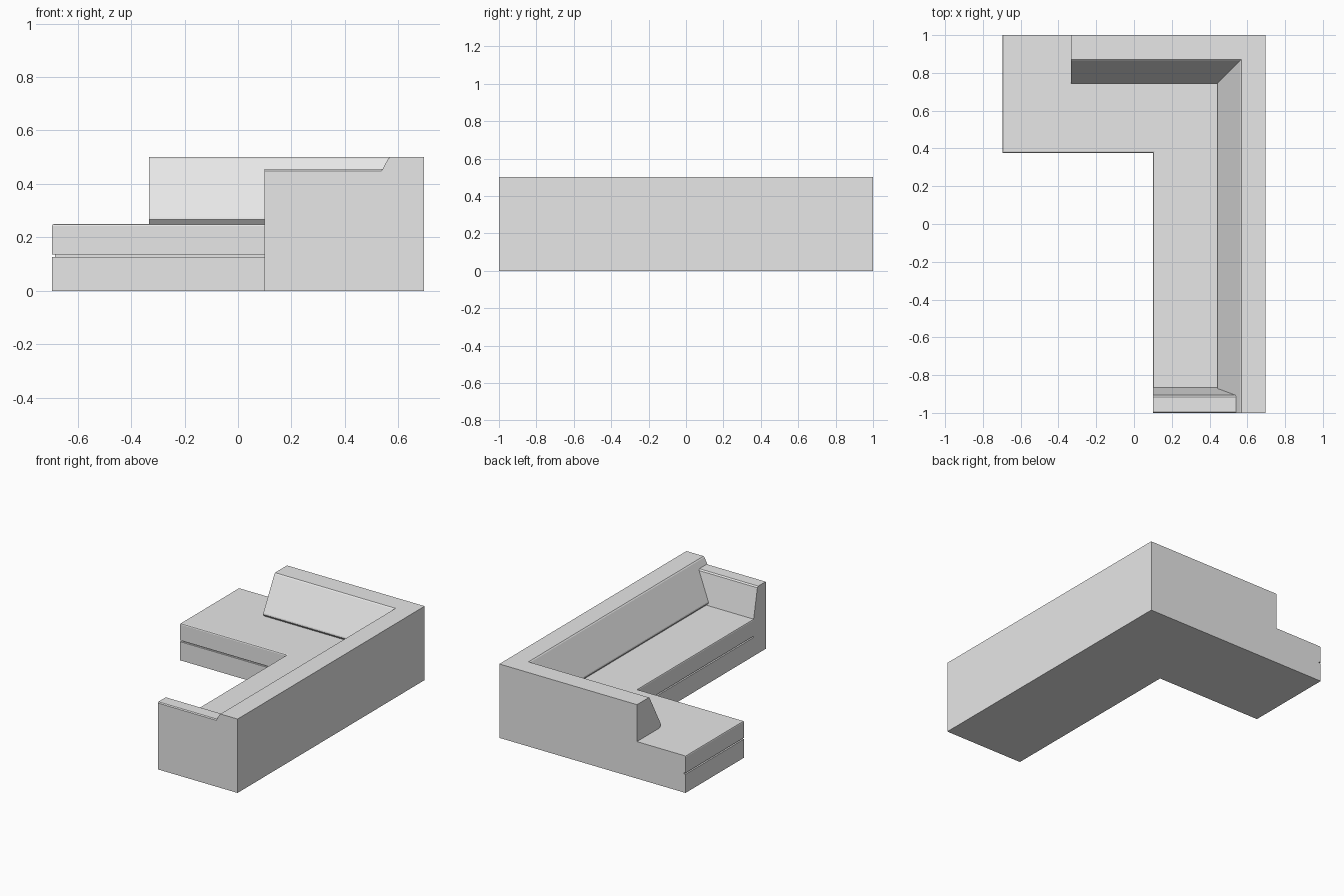
import bpy
import bmesh

cube = bpy.data.objects.get("Cube")
if cube:
    bpy.data.objects.remove(cube, do_unlink=True)

fabric = bpy.data.materials.new("grey fabric")
fabric.use_nodes = True
colour = (0.8, 0.8, 0.8, 1)
fabric.diffuse_color = colour
fabric.node_tree.nodes["Principled BSDF"].inputs["Base Color"].default_value = colour

LEFT, BACK, END = 0.697, 1.0, -1.0      # outer limits
INNER, FRONT = 0.10, 0.375              # seat front edges of the two wings


def loft(name, rings, soft=None, width=0.008):
    """Solid through matching closed rings; soft(a, b) picks edges to round."""
    bm = bmesh.new()
    loops = [[bm.verts.new(p) for p in ring] for ring in rings]
    n = len(loops[0])
    for a, b in zip(loops, loops[1:]):
        for i in range(n):
            j = (i + 1) % n
            bm.faces.new((a[i], a[j], b[j], b[i]))
    bm.faces.new(loops[0])
    bm.faces.new(loops[-1])
    bmesh.ops.recalc_face_normals(bm, faces=bm.faces[:])
    if soft:
        edges = [e for e in bm.edges if soft(e.verts[0].co, e.verts[1].co)]
        bmesh.ops.bevel(bm, geom=edges, offset=width, segments=2,
                        profile=0.5, affect='EDGES')
    mesh = bpy.data.meshes.new(name)
    bm.to_mesh(mesh)
    bm.free()
    mesh.materials.append(fabric)
    obj = bpy.data.objects.new(name, mesh)
    bpy.context.collection.objects.link(obj)
    return obj


def corner_slab(name, z0, z1, inset=0.0, soft=None):
    """L-shaped slab, inset only along its open front sides."""
    end = END + 0.07
    outline = [(-LEFT + inset, BACK), (LEFT, BACK), (LEFT, end),
               (INNER + inset, end), (INNER + inset, FRONT + inset),
               (-LEFT + inset, FRONT + inset)]
    return loft(name, [[(x, y, z) for x, y in outline] for z in (z0, z1)], soft)


def front_top(a, b):
    # top edges along the open front sides of the seat
    return (min(a.z, b.z) > 0.249
            and ((a.y == b.y and abs(a.y - FRONT) < 0.001)
                 or (a.x == b.x and a.x < INNER + 0.001)))


# Base, shadow gap and seat
corner_slab("base", 0, 0.126)
corner_slab("seat_gap", 0.126, 0.135, inset=0.012)
corner_slab("seat", 0.135, 0.25, soft=front_top)

# Mitred backrest: (distance in from the outer side, height)
profile = [(0, 0.249), (0, 0.5), (0.128, 0.5), (0.135, 0.494),
           (0.254, 0.275), (0.256, 0.266), (0.242, 0.249)]
loft("backrest", [
    [(-0.333, BACK - d, z) for d, z in profile],
    [(LEFT - d, BACK - d, z) for d, z in profile],
    [(LEFT - d, END, z) for d, z in profile],
])

# Armrest closing the front end, with a sloped inner face
arm = [(END, 0), (END, 0.449), (END + 0.006, 0.455), (-0.915, 0.455),
       (-0.906, 0.447), (-0.866, 0.25), (-0.93, 0.24), (-0.93, 0)]
arm_side = [(END, 0), (END, 0.449), (END + 0.006, 0.455), (-0.915, 0.455),
            (-0.906, 0.447), (-0.866, 0.25), (-0.866, 0.24), (-0.866, 0)]
loft("armrest", [[(x, y, z) for y, z in arm_side] for x in (INNER, LEFT)])
